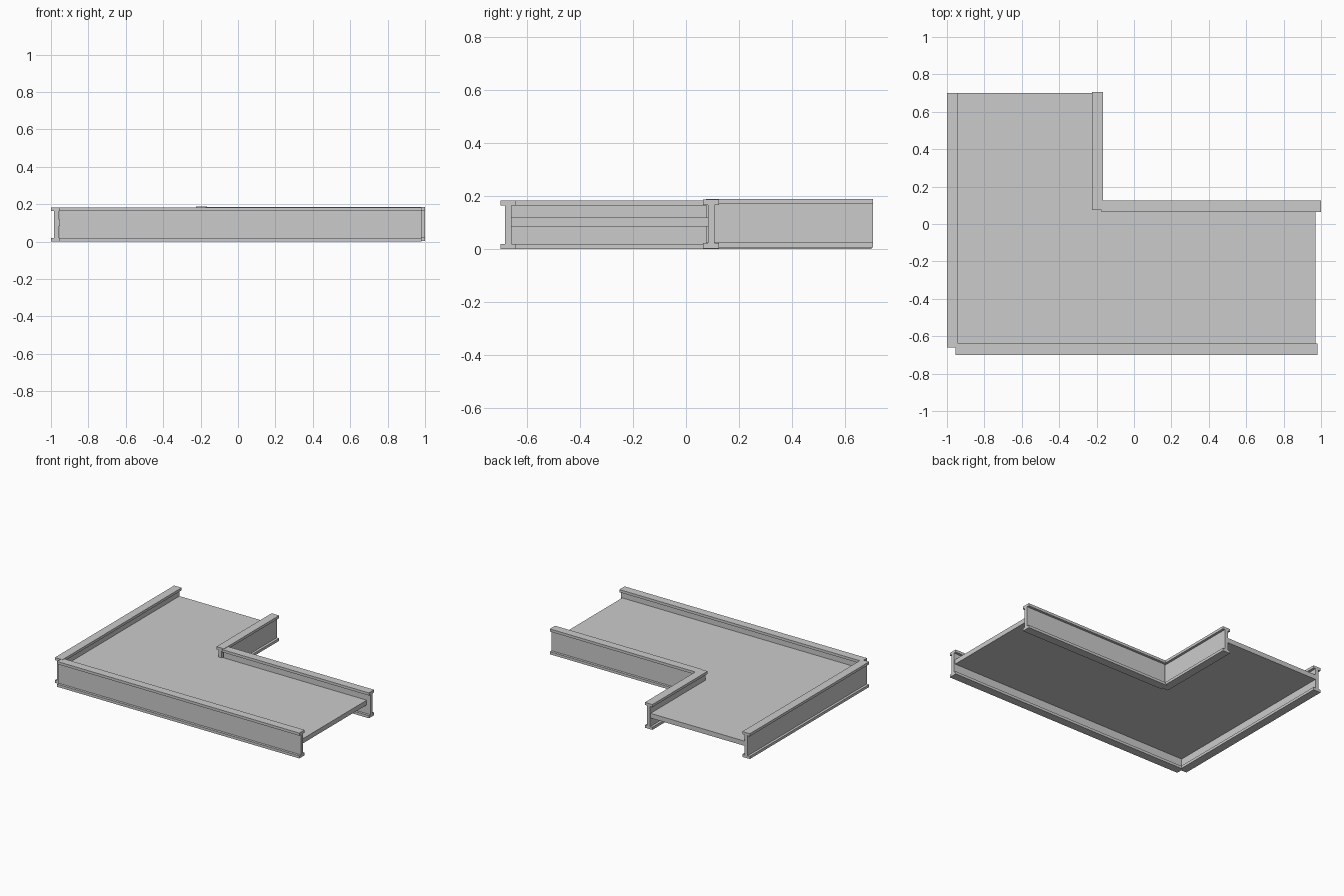
import bpy, bmesh
from mathutils import Vector

if "Cube" in bpy.data.objects:
    bpy.data.objects.remove(bpy.data.objects["Cube"])


def prism(name, outline, base, u, v, sweep):
    """Extrude a 2D outline lying in the u/v plane along the sweep vector."""
    bm = bmesh.new()
    base, u, v = Vector(base), Vector(u), Vector(v)
    face = bm.faces.new([bm.verts.new(base + u * a + v * b) for a, b in outline])
    ext = bmesh.ops.extrude_face_region(bm, geom=[face])
    moved = [g for g in ext["geom"] if isinstance(g, bmesh.types.BMVert)]
    bmesh.ops.translate(bm, verts=moved, vec=Vector(sweep))
    bmesh.ops.recalc_face_normals(bm, faces=bm.faces[:])
    mesh = bpy.data.meshes.new(name)
    bm.to_mesh(mesh)
    bm.free()
    obj = bpy.data.objects.new(name, mesh)
    bpy.context.collection.objects.link(obj)
    return obj


# I-beam section: flange half width, web half thickness, height, flange thickness
F, W, H, T = 0.03, 0.0125, 0.183, 0.019
right_half = [(F, 0), (F, T), (W, T), (W, H - T), (F, H - T), (F, H)]
section = right_half + [(-a, b) for a, b in reversed(right_half)]


def beam(name, axis, centre, start, end, z):
    """I-beam running along x or y."""
    if axis == "x":
        prism(name, section, (start, centre, z), (0, 1, 0), (0, 0, 1), (end - start, 0, 0))
    else:
        prism(name, section, (centre, start, z), (1, 0, 0), (0, 0, 1), (0, end - start, 0))


# Edge beams around the L-shaped floor
beam("front_beam", "x", -0.67, -0.955, 0.98, 0.0)
beam("left_beam", "y", -0.97, -0.66, 0.70, 0.001)
beam("inner_long_beam", "x", 0.095, -0.175, 1.0, 0.003)
beam("inner_short_beam", "y", -0.195, 0.075, 0.705, 0.006)

# L-shaped floor slab held between the beam webs
floor = [(-0.96, -0.66), (0.97, -0.66), (0.97, 0.083), (-0.205, 0.083),
         (-0.205, 0.70), (-0.96, 0.70)]
prism("floor_slab", floor, (0, 0, 0.085), (1, 0, 0), (0, 1, 0), (0, 0, 0.034))
